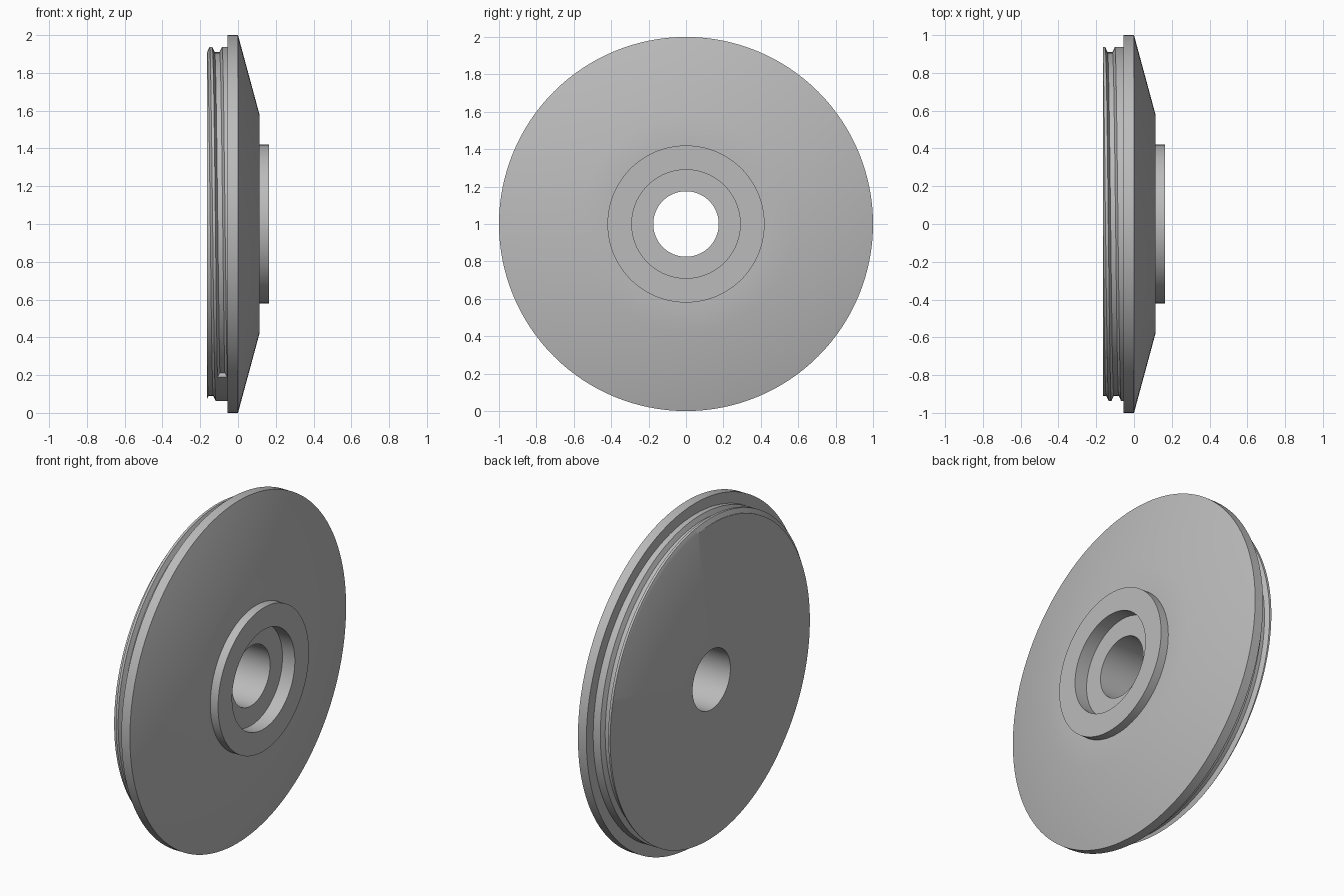
import bpy
import bmesh
from math import sin, cos, pi, radians
from mathutils import Vector

if "Cube" in bpy.data.objects:
    bpy.data.objects.remove(bpy.data.objects["Cube"], do_unlink=True)

SEGMENTS = 128
AXIS_HEIGHT = 1.0

grey = bpy.data.materials.new("light grey metal")
grey.use_nodes = True
grey.diffuse_color = (0.5, 0.5, 0.5, 1)
grey.node_tree.nodes["Principled BSDF"].inputs["Base Color"].default_value = (0.5, 0.5, 0.5, 1)


def ring_point(x, r, angle):
    """Point around the x axis: angle 0 is the top, a quarter turn is the front."""
    return Vector((x, -r * sin(angle), AXIS_HEIGHT + r * cos(angle)))


def sweep(name, sections, closed):
    """Join a row of equal cross-sections into a solid."""
    bm = bmesh.new()
    rings = [[bm.verts.new(p) for p in s] for s in sections]
    n = len(rings[0])
    pairs = list(zip(rings, rings[1:]))
    if closed:
        pairs.append((rings[-1], rings[0]))
    for a, b in pairs:
        for i in range(n):
            j = (i + 1) % n
            bm.faces.new((a[i], a[j], b[j], b[i]))
    if not closed:
        bm.faces.new(rings[0])
        bm.faces.new(rings[-1])
    bmesh.ops.recalc_face_normals(bm, faces=bm.faces)
    mesh = bpy.data.meshes.new(name)
    bm.to_mesh(mesh)
    bm.free()
    mesh.materials.append(grey)
    obj = bpy.data.objects.new(name, mesh)
    bpy.context.collection.objects.link(obj)
    return obj


# Turned body: bore, back plate, flange, cone, raised hub and its recess (x, radius)
profile = [(-0.165, 0.175), (-0.165, 0.937), (-0.055, 0.937), (-0.055, 1.0),
           (0.0, 1.0), (0.115, 0.575), (0.115, 0.42), (0.165, 0.42),
           (0.165, 0.29), (0.085, 0.29), (0.085, 0.175)]
body = sweep("threaded_disc",
             [[ring_point(x, r, 2 * pi * k / SEGMENTS) for x, r in profile]
              for k in range(SEGMENTS)], True)

# Helical groove cutter: two turns, ending low on the front next to the flange
PITCH, END_X, END_ANGLE, TURNS = 0.066, -0.083, radians(150), 2
groove = [(-0.013, 0.91), (0.013, 0.91), (0.0295, 0.945), (-0.0295, 0.945)]
sections = []
for k in range(TURNS * SEGMENTS + 1):
    turn = k / SEGMENTS - TURNS
    sections.append([ring_point(END_X + PITCH * turn + dx, r, END_ANGLE + 2 * pi * turn)
                     for dx, r in groove])
cutter = sweep("groove_cutter", sections, False)
cutter.hide_render = True

# Cut the thread, then shade smooth with sharp edges kept
bpy.ops.object.select_all(action="DESELECT")
bpy.context.view_layer.objects.active = body
body.select_set(True)
cut = body.modifiers.new("thread", "BOOLEAN")
cut.operation = "DIFFERENCE"
cut.solver = "EXACT"
cut.object = cutter
bpy.ops.object.modifier_apply(modifier=cut.name)
bpy.data.objects.remove(cutter, do_unlink=True)
bpy.ops.object.shade_smooth_by_angle(angle=radians(30))
